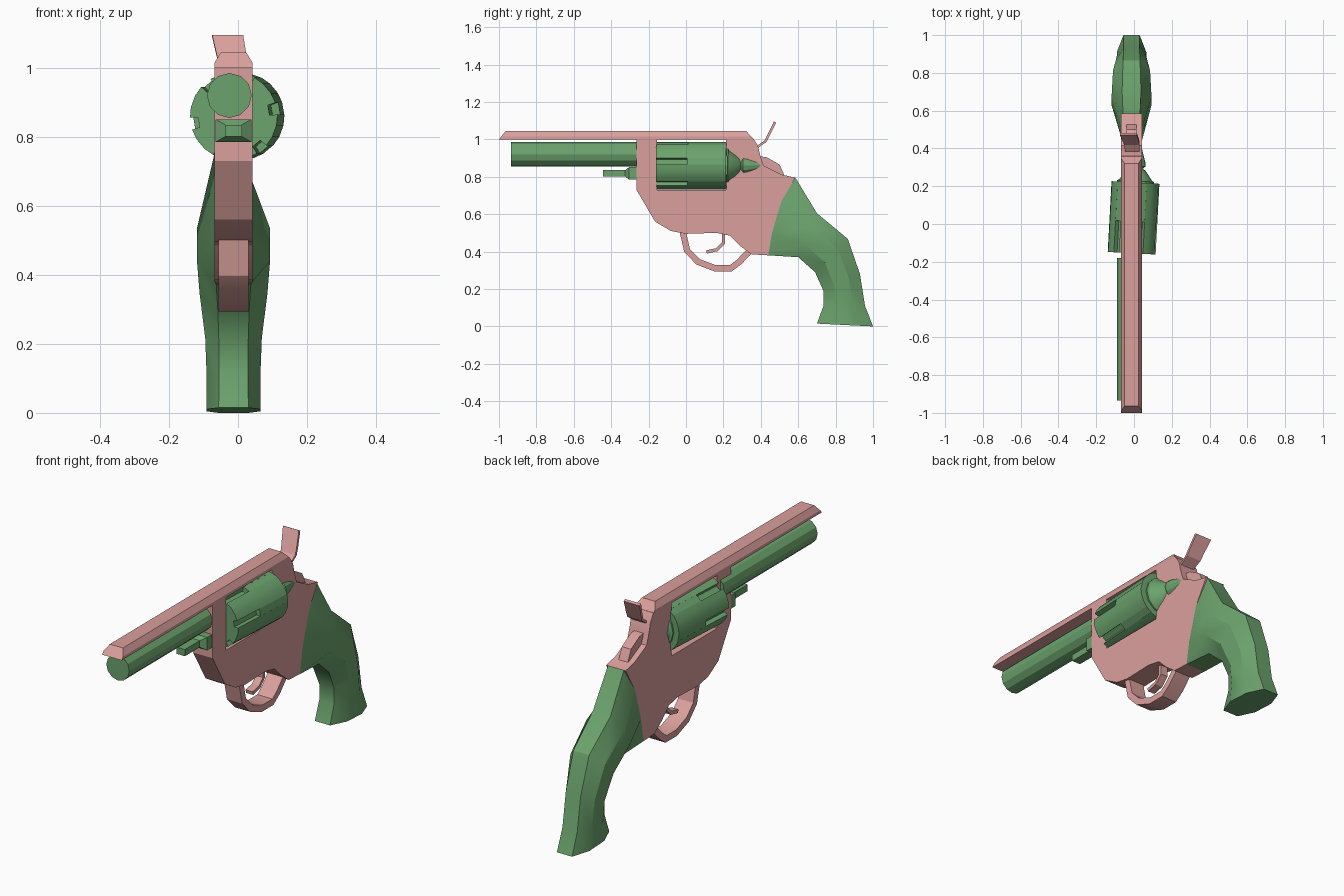
import bpy, bmesh
from math import sin, cos, radians, atan2, pi
from mathutils import Matrix

default = bpy.data.objects.get("Cube")
if default:
    bpy.data.objects.remove(default, do_unlink=True)


def material(name, rgb):
    m = bpy.data.materials.new(name)
    m.use_nodes = True
    m.diffuse_color = (*rgb, 1)
    m.node_tree.nodes["Principled BSDF"].inputs["Base Color"].default_value = (*rgb, 1)
    return m


PINK = material("dusty pink", (0.70, 0.35, 0.335))
GREEN = material("leaf green", (0.148, 0.365, 0.152))
MID = -0.013    # middle plane of the frame
HALF = 0.055    # half thickness of the frame


def loft(name, loops, mat, matrix=None):
    """Skin a row of equal-length vertex loops and cap both ends."""
    bm = bmesh.new()
    rings = [[bm.verts.new(p) for p in loop] for loop in loops]
    n = len(rings[0])
    for a, b in zip(rings, rings[1:]):
        for i in range(n):
            j = (i + 1) % n
            bm.faces.new((a[i], a[j], b[j], b[i]))
    bm.faces.new(rings[0])
    bm.faces.new(rings[-1])
    bmesh.ops.recalc_face_normals(bm, faces=bm.faces)
    mesh = bpy.data.meshes.new(name)
    bm.to_mesh(mesh)
    bm.free()
    mesh.materials.append(mat)
    ob = bpy.data.objects.new(name, mesh)
    if matrix:
        ob.matrix_world = matrix
    bpy.context.collection.objects.link(ob)
    bpy.ops.object.select_all(action="DESELECT")
    bpy.context.view_layer.objects.active = ob
    ob.select_set(True)
    bpy.ops.object.shade_smooth_by_angle(angle=radians(28))
    return ob


def plate(name, outline, half, mat, mid=MID):
    """Extrude a side outline of (y, z) points across x."""
    return loft(name, [[(x, y, z) for y, z in outline]
                       for x in (mid - half, mid + half)], mat)


def lathe(name, profile, sides, mat, matrix):
    """Turn (y, radius) points around the y axis."""
    angles = [2 * pi * i / sides for i in range(sides)]
    return loft(name, [[(r * cos(a), y, r * sin(a)) for a in angles]
                       for y, r in profile], mat, matrix)


def strap(name, path, thick, half, mat):
    """A flat band following a (y, z) path."""
    side_a, side_b = [], []
    for i, (y, z) in enumerate(path):
        p, q = path[max(i - 1, 0)], path[min(i + 1, len(path) - 1)]
        a = atan2(q[1] - p[1], q[0] - p[0])
        dy, dz = -sin(a) * thick / 2, cos(a) * thick / 2
        side_a.append((y + dy, z + dz))
        side_b.append((y - dy, z - dz))
    return plate(name, side_a + side_b[::-1], half, mat)


# Frame, open at the top of the window where the rail closes it
back_seam = [(0.44, 0.38), (0.46, 0.50), (0.51, 0.67), (0.585, 0.795)]
plate("frame", [
    (-0.265, 1.005), (-0.265, 0.73), (-0.165, 0.56), (-0.08, 0.51), (0, 0.495),
    (0.16, 0.50), (0.235, 0.485), (0.29, 0.43), (0.35, 0.385), *back_seam,
    (0.51, 0.812), (0.415, 0.86), (0.395, 0.92), (0.385, 0.965), (0.36, 1.005),
    (0.215, 1.005), (0.215, 0.73), (-0.155, 0.73), (-0.155, 1.005)], HALF, PINK)

# Top rail with chamfered upper edges and sloped ends
rail = [(-HALF, 1.0), (HALF, 1.0), (HALF, 1.015), (0.037, 1.045),
        (-0.037, 1.045), (-HALF, 1.015)]
loft("top_rail", [[(MID + x, y + s * (z - 1), z) for x, z in rail]
                  for y, s in ((-1.0, 0.8), (0.362, -0.9))], PINK)

# Barrel
lathe("barrel", [(-0.935, 0.065), (-0.18, 0.065)], 12, GREEN,
      Matrix.Translation((-0.025, 0, 0.92)))

# Ejector rod under the barrel
rod = ((-0.445, 0.024, 0.017), (-0.325, 0.024, 0.017), (-0.305, 0.052, 0.033),
       (-0.25, 0.052, 0.033))
loft("ejector_rod", [[(MID + sx * w, y, 0.818 + sz * h)
                      for sx, sz in ((-1, -1), (1, -1), (1, 1), (-1, 1))]
                     for y, w, h in rod], GREEN)

# Drum, with six flutes cut into its front half, sitting slightly askew
tilt = Matrix.Translation((-0.004, 0, 0.86)) @ Matrix.Rotation(-0.054, 4, "Z")
R = 0.127


def drum_ring(y, flute_radius):
    ring = []
    for k in range(6):
        for deg, r in ((-8, R), (-8, flute_radius), (8, flute_radius), (8, R),
                       (22, R), (38, R)):
            a = radians(10 + 60 * k + deg)
            ring.append((r * cos(a), y, r * sin(a)))
    return ring


loft("drum", [drum_ring(-0.155, 0.104), drum_ring(0.012, 0.104),
              drum_ring(0.013, R - 0.0005), drum_ring(0.22, R - 0.0005)],
     GREEN, tilt)
lathe("drum_rear_cone", [
    (0.21, 0.098), (0.228, 0.098), (0.232, 0.088), (0.285, 0.050), (0.295, 0.034),
    (0.307, 0.049), (0.33, 0.046), (0.40, 0.025)], 12, GREEN, tilt)

# Trigger guard and trigger
strap("trigger_guard", [
    (-0.018, 0.51), (0.006, 0.405), (0.065, 0.345), (0.155, 0.311), (0.24, 0.311),
    (0.285, 0.345), (0.35, 0.415)], 0.034, 0.043, PINK)
strap("trigger", [(0.20, 0.51), (0.20, 0.445), (0.165, 0.41), (0.11, 0.398)],
      0.018, 0.02, PINK)

# Hammer blade and the low spur behind it
blade = ((0.375, 0.955, -0.045, 0.03), (0.425, 0.99, -0.052, 0.03),
         (0.44, 1.02, -0.058, 0.027), (0.476, 1.093, -0.075, 0.015))
loft("hammer", [[(l, y - 0.006, z + 0.003), (r, y - 0.006, z + 0.003),
                 (r, y + 0.006, z - 0.003), (l, y + 0.006, z - 0.003)]
                for y, z, l, r in blade], PINK)
plate("hammer_spur", [(0.385, 0.91), (0.43, 0.905), (0.50, 0.865), (0.53, 0.80),
                      (0.40, 0.83)], 0.026, PINK)

# Grip: eight-sided sections from the frame seam down to the butt
SHARES = (0, 0.3, 0.7, 1)


def grip_ring(front, back, width, edge):
    pts = [(front[0] + (back[0] - front[0]) * t, front[1] + (back[1] - front[1]) * t)
           for t in SHARES]
    return both_sides(pts, (edge, width, width, edge))


def both_sides(pts, widths):
    half = [(w, y, z) for (y, z), w in zip(pts, widths)]
    return ([(MID + w, y, z) for w, y, z in half]
            + [(MID - w, y, z) for w, y, z in reversed(half)])


loft("grip", [
    both_sides(back_seam, (HALF, HALF, HALF, 0.045)),
    grip_ring((0.60, 0.37), (0.70, 0.605), 0.106, 0.05),
    grip_ring((0.69, 0.29), (0.865, 0.468), 0.098, 0.045),
    grip_ring((0.735, 0.19), (0.93, 0.28), 0.082, 0.042),
    grip_ring((0.735, 0.11), (0.957, 0.11), 0.078, 0.042),
    grip_ring((0.70, 0.015), (1.0, 0.0), 0.078, 0.043)], GREEN)
